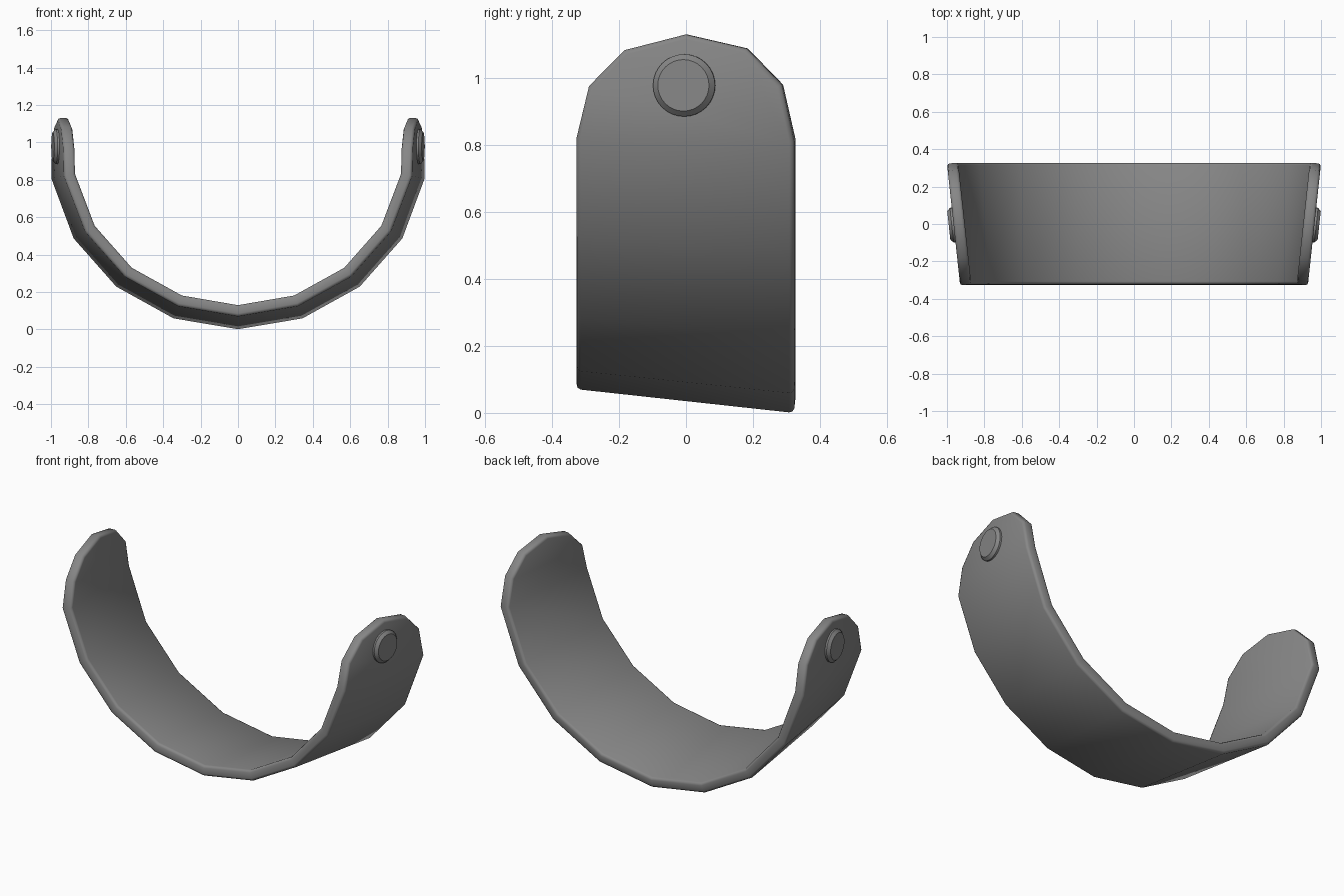
import bpy, bmesh, math
from mathutils import Matrix, Vector

if "Cube" in bpy.data.objects:
    bpy.data.objects.remove(bpy.data.objects["Cube"])

# Dark grey finish
dark = bpy.data.materials.new("dark_grey")
dark.diffuse_color = (0.24, 0.24, 0.24, 1)
dark.use_nodes = True
dark.node_tree.nodes["Principled BSDF"].inputs["Base Color"].default_value = dark.diffuse_color


def make_object(name, bm):
    mesh = bpy.data.meshes.new(name)
    bm.to_mesh(mesh)
    bm.free()
    mesh.materials.append(dark)
    obj = bpy.data.objects.new(name, mesh)
    bpy.context.collection.objects.link(obj)
    return obj


def smooth(obj, degrees):
    bpy.ops.object.select_all(action='DESELECT')
    obj.select_set(True)
    bpy.context.view_layer.objects.active = obj
    bpy.ops.object.shade_smooth_by_angle(angle=math.radians(degrees))


def bevel(obj, width, segments, degrees):
    mod = obj.modifiers.new("edge_bevel", 'BEVEL')
    mod.width = width
    mod.segments = segments
    mod.limit_method = 'ANGLE'
    mod.angle_limit = math.radians(degrees)


Y_FRONT, Y_BACK = -0.328, 0.322
SLOPE = 0.108                       # widening of the strap towards the back


def tab_x(y):
    return 0.965 + SLOPE * y


# Strap: half outlines of the outer surface at the front and back rims
back = [(0, 0.0), (0.345, 0.058), (0.652, 0.228), (0.88, 0.486), (tab_x(Y_BACK), 0.808)]
front = [(0, 0.071), (0.32, 0.126), (0.605, 0.284), (0.817, 0.524), (tab_x(Y_FRONT), 0.82)]
tab = [(-0.291, 0.976), (-0.185, 1.083), (-0.002, 1.13), (0.18, 1.088), (0.285, 0.98)]


def mirrored(half):
    return [(-x, z) for x, z in half[:0:-1]] + half


bm = bmesh.new()
front_row = [bm.verts.new((x, Y_FRONT, z)) for x, z in mirrored(front)]
back_row = [bm.verts.new((x, Y_BACK, z)) for x, z in mirrored(back)]
for i in range(len(front_row) - 1):
    bm.faces.new((front_row[i], back_row[i], back_row[i + 1], front_row[i + 1]))

# Rounded upright end tabs
for side, i in ((-1, 0), (1, -1)):
    crown = [bm.verts.new((side * tab_x(y), y, z)) for y, z in tab]
    bm.faces.new([front_row[i]] + crown + [back_row[i]])
bmesh.ops.recalc_face_normals(bm, faces=bm.faces)
bm.faces.ensure_lookup_table()
if bm.faces[3].normal.z > 0:
    bmesh.ops.reverse_faces(bm, faces=bm.faces)
strap = make_object("curved_strap", bm)
smooth(strap, 40)
solid = strap.modifiers.new("thickness", 'SOLIDIFY')
solid.thickness = 0.06
solid.offset = -1
solid.use_even_offset = True
bevel(strap, 0.014, 2, 45)

# Pivot buttons with a sloping rim on the outside of both tabs
for side, name in ((-1, "left_pivot_button"), (1, "right_pivot_button")):
    bm = bmesh.new()
    bmesh.ops.create_cone(bm, cap_ends=True, segments=32, radius1=0.093,
                          radius2=0.093, depth=0.05)
    top = [e for e in bm.edges if all(v.co.z > 0 for v in e.verts)]
    bmesh.ops.bevel(bm, geom=top, offset=0.016, segments=1, affect='EDGES')
    normal = Vector((side, -SLOPE, 0)).normalized()
    turn = normal.to_track_quat('Z', 'Y').to_matrix().to_4x4()
    spot = Vector((side * tab_x(-0.005), -0.005, 0.978)) + normal * 0.001
    bm.transform(Matrix.Translation(spot) @ turn)
    smooth(make_object(name, bm), 30)
